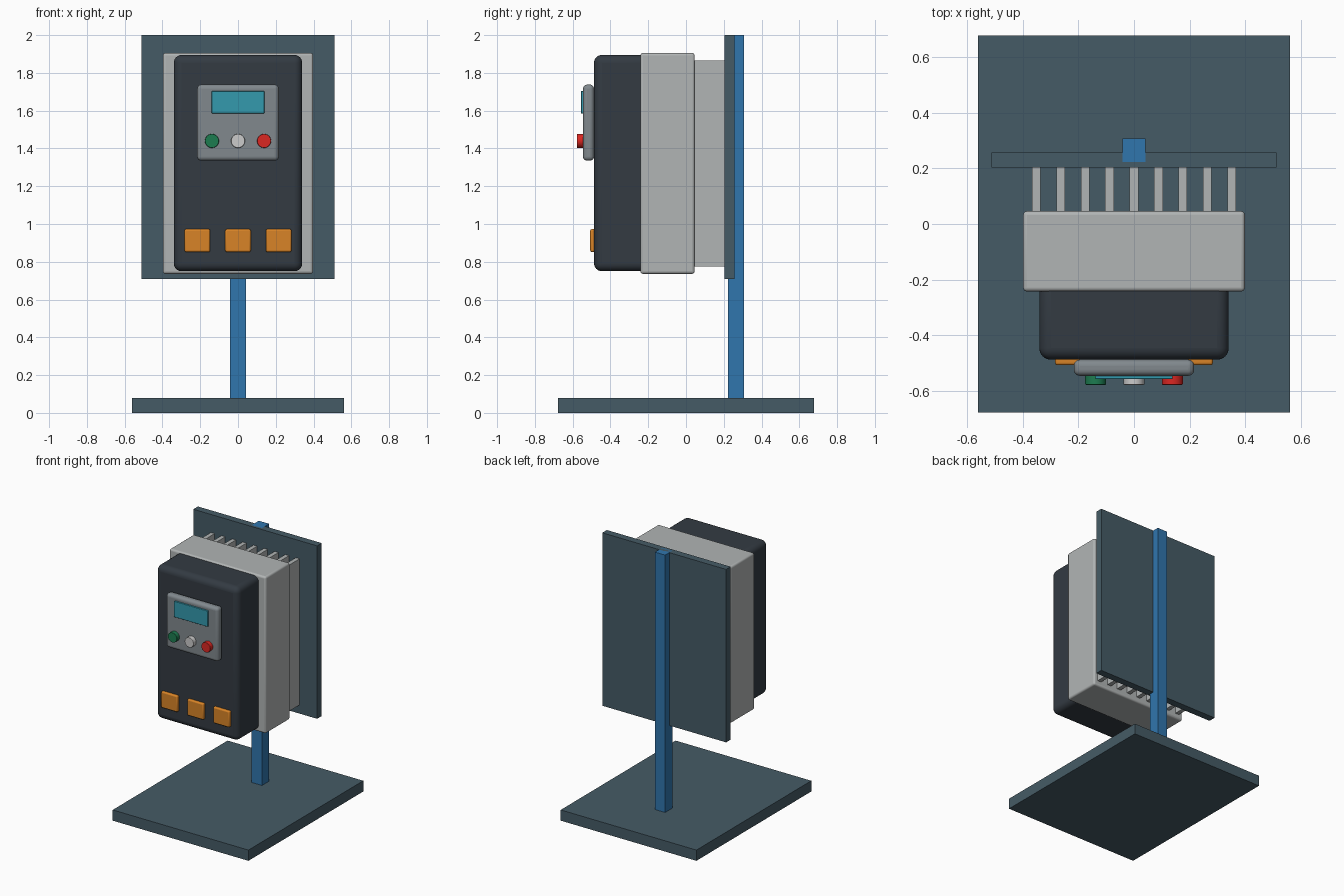
import bpy, math

if "Cube" in bpy.data.objects:
    bpy.data.objects.remove(bpy.data.objects["Cube"])


def material(name, rgb):
    m = bpy.data.materials.new(name)
    m.diffuse_color = (*rgb, 1)
    m.use_nodes = True
    m.node_tree.nodes["Principled BSDF"].inputs["Base Color"].default_value = m.diffuse_color
    return m


SLATE = material("slate_paint", (0.06, 0.105, 0.133))
BLUE = material("blue_paint", (0.03, 0.18, 0.42))
DARK = material("dark_plastic", (0.033, 0.043, 0.055))
LIGHT = material("light_metal", (0.44, 0.46, 0.46))
GREY = material("pad_grey", (0.22, 0.25, 0.27))
TEAL = material("screen_teal", (0.033, 0.32, 0.42))
ORANGE = material("orange_plastic", (0.69, 0.23, 0.02))
GREEN = material("green_plastic", (0.012, 0.2, 0.08))
WHITE = material("white_plastic", (0.55, 0.55, 0.55))
RED = material("red_plastic", (0.71, 0.02, 0.016))


def finish(ob, name, mat, bevel=0, segments=4):
    ob.name = name
    ob.data.materials.append(mat)
    if bevel:
        mod = ob.modifiers.new("rounding", 'BEVEL')
        mod.width = bevel
        mod.segments = segments
        mod.limit_method = 'ANGLE'
        bpy.ops.object.shade_smooth_by_angle(angle=math.radians(35))
    return ob


def box(name, x, y, z, mat, bevel=0, segments=4):
    """Box from (min, max) ranges on each axis."""
    bpy.ops.mesh.primitive_cube_add(
        size=1, location=[(a + b) / 2 for a, b in (x, y, z)])
    ob = bpy.context.object
    ob.scale = [b - a for a, b in (x, y, z)]
    bpy.ops.object.transform_apply(location=False, rotation=False, scale=True)
    return finish(ob, name, mat, bevel, segments)


# Display stand
box("base_plate", (-0.56, 0.56), (-0.677, 0.677), (0, 0.08), SLATE)
box("post", (-0.042, 0.042), (0.222, 0.306), (0.08, 2.0), BLUE)
box("back_panel", (-0.511, 0.511), (0.203, 0.257), (0.71, 2.0), SLATE)

# Heat sink fins
for i in range(9):
    x = (i - 4) * 0.0877
    box(f"heatsink_fin_{i + 1}", (x - 0.0155, x + 0.0155), (0.03, 0.205),
        (0.775, 1.865), LIGHT)

# Housing and front cover
box("housing", (-0.398, 0.398), (-0.242, 0.046), (0.736, 1.905), LIGHT, 0.014)
box("front_cover", (-0.34, 0.34), (-0.487, -0.2), (0.75, 1.895), DARK, 0.042, 6)

# Operator panel
box("keypad", (-0.216, 0.216), (-0.545, -0.487), (1.335, 1.738), GREY, 0.022, 5)
box("screen", (-0.139, 0.139), (-0.556, -0.54), (1.585, 1.704), TEAL, 0.003, 2)

# Push buttons
for name, x, mat in (("start_button", -0.138, GREEN),
                     ("select_button", 0, WHITE),
                     ("stop_button", 0.138, RED)):
    bpy.ops.mesh.primitive_cylinder_add(
        vertices=32, radius=0.037, depth=0.034, location=(x, -0.56, 1.44),
        rotation=(math.pi / 2, 0, 0))
    finish(bpy.context.object, name, mat, 0.002, 2)

# Terminal covers
for i in (-1, 0, 1):
    x = i * 0.215
    box(f"terminal_cover_{i + 2}", (x - 0.068, x + 0.068), (-0.507, -0.475),
        (0.852, 0.973), ORANGE, 0.009, 3)
